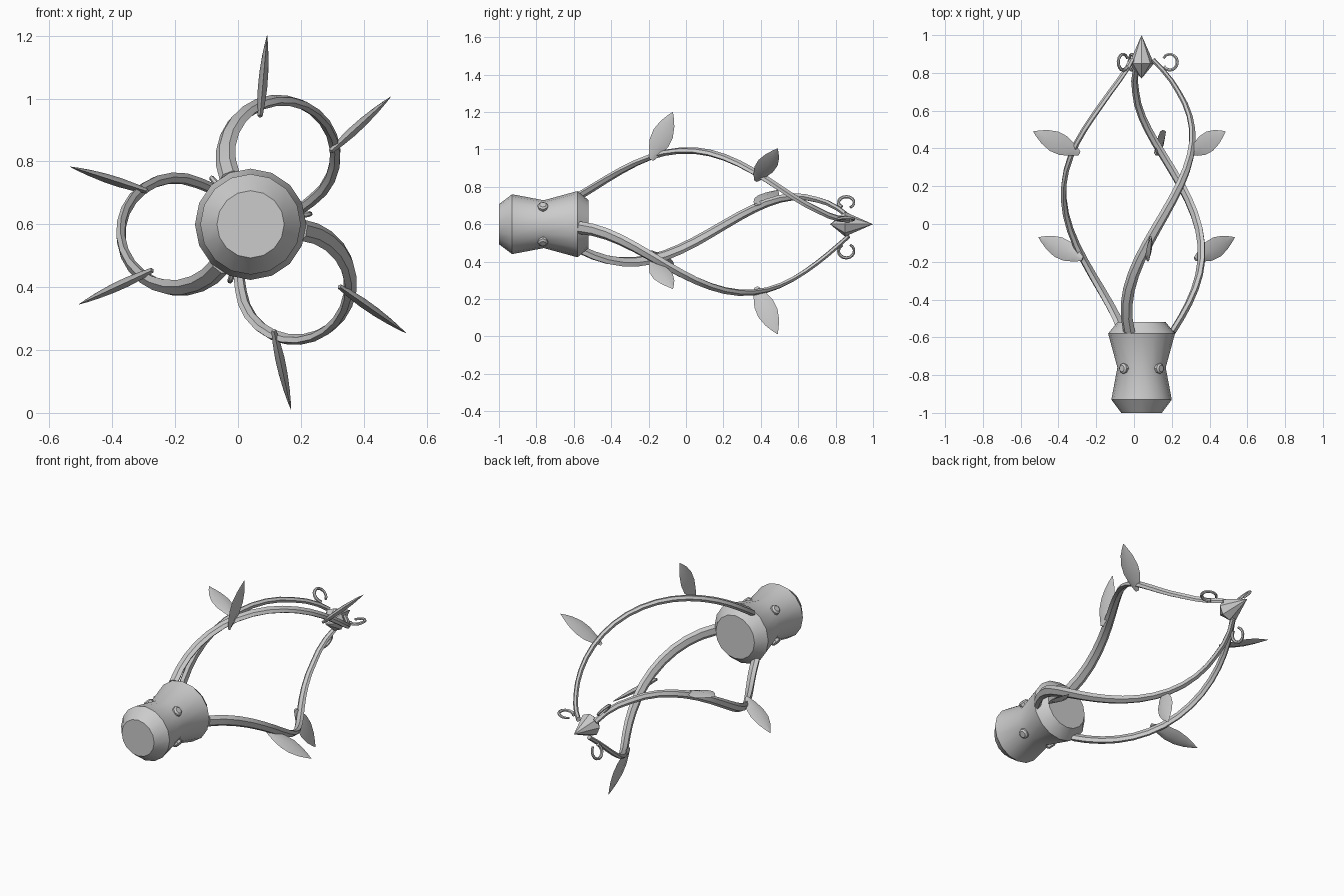
import bpy, bmesh, math
from math import sin, cos, pi, radians
from mathutils import Vector

if "Cube" in bpy.data.objects:
    bpy.data.objects.remove(bpy.data.objects["Cube"])

CX, CZ = 0.04, 0.60          # the long axis runs along y through this point

metal = bpy.data.materials.new("grey_metal")
metal.diffuse_color = (0.6, 0.6, 0.6, 1)
metal.use_nodes = True
metal.node_tree.nodes["Principled BSDF"].inputs["Base Color"].default_value = metal.diffuse_color


def make(name, verts, faces, smooth=None):
    mesh = bpy.data.meshes.new(name)
    mesh.from_pydata([tuple(v) for v in verts], [], faces)
    bm = bmesh.new()
    bm.from_mesh(mesh)
    bmesh.ops.remove_doubles(bm, verts=bm.verts, dist=0.0002)
    bmesh.ops.recalc_face_normals(bm, faces=bm.faces)
    bm.to_mesh(mesh)
    bm.free()
    mesh.materials.append(metal)
    ob = bpy.data.objects.new(name, mesh)
    bpy.context.collection.objects.link(ob)
    if smooth:
        bpy.ops.object.select_all(action='DESELECT')
        ob.select_set(True)
        bpy.context.view_layer.objects.active = ob
        bpy.ops.object.shade_smooth_by_angle(angle=radians(smooth))
    return ob


def skin(rings):
    """Join equal rings of points into a capped tube."""
    n = len(rings[0])
    verts = [v for r in rings for v in r]
    faces = [(i*n + j, i*n + (j+1) % n, (i+1)*n + (j+1) % n, (i+1)*n + j)
             for i in range(len(rings)-1) for j in range(n)]
    faces += [tuple(range(n)), tuple(range(len(verts)-n, len(verts)))]
    return verts, faces


def lathe(name, profile, sides, smooth=None):
    """Revolve (y, radius) pairs around the long axis."""
    rings = [[Vector((CX + r*cos(2*pi*k/sides), y, CZ + r*sin(2*pi*k/sides)))
              for k in range(sides)] for y, r in profile]
    return make(name, *skin(rings), smooth)


def tube(path, size, wide_dir, sides):
    """Sweep an oval section; size(t) gives half width and half thickness."""
    rings, last = [], len(path) - 1
    for i, p in enumerate(path):
        t = (path[min(i+1, last)] - path[max(i-1, 0)]).normalized()
        u = wide_dir(p)
        u = (u - t*u.dot(t)).normalized()
        v = t.cross(u)
        a, b = size(i/last)
        rings.append([p + u*a*cos(2*pi*k/sides) + v*b*sin(2*pi*k/sides)
                      for k in range(sides)])
    return skin(rings)


def turn(points, deg):
    """Rotate points given relative to the axis and move them into place."""
    c, s = cos(radians(deg)), sin(radians(deg))
    return [Vector((CX + p.x*c - p.z*s, p.y, CZ + p.x*s + p.z*c)) for p in points]


# --- socket and its four rivets
lathe("socket", [(-1, .107), (-.93, .16), (-.76, .128), (-.58, .177), (-.52, .128)], 16, 30)
for k in range(4):
    a = radians(45 + 90*k)
    out, side, along = Vector((cos(a), 0, sin(a))), Vector((-sin(a), 0, cos(a))), Vector((0, 1, 0))
    rings = [[Vector((CX, -.765, CZ)) + out*d + (side*cos(pi*j/4) + along*sin(pi*j/4))*r
              for j in range(8)] for d, r in ((.11, .028), (.14, .028), (.148, .018))]
    make(f"rivet_{k+1}", *skin(rings), 30)

# --- pointed finial
lathe("finial", [(.77, 0.0001), (.85, .066), (1.0, 0.0001)], 8)

# --- one vine: a tapering helical strip
STEPS = 20
vine_path = []
for i in range(STEPS + 1):
    t = i/STEPS
    phi = radians(203 - 303*t)
    r = .175 + .2*max(0, t - .85)*.8
    y = -.57 + 1.44*(t + .08*t*sin(pi*t))
    vine_path.append(Vector((.095 + r*cos(phi), y, .22 + r*sin(phi))))
vine = tube(vine_path, lambda t: (.034 - .018*t, .019 - .007*t),
            lambda p: Vector((-p.z, 0, p.x)), 6)

# --- one curl at the vine's end, lying in the radial plane
curl_path = []
for i in range(13):
    a = radians(215 + 295*i/12)
    d = .152 + .040*cos(a)
    curl_path.append(Vector((d*cos(radians(10)), .857 + .042*sin(a), d*sin(radians(10)))))
curl = tube(curl_path, lambda t: (.010 - .003*t, .010 - .003*t),
            lambda p: Vector((-sin(radians(10)), 0, cos(radians(10)))), 6)


def leaf(deg, y0):
    """A thin lens-shaped leaf pointing outward at an angle round the axis."""
    out = Vector((cos(radians(deg)), 0, sin(radians(deg))))
    side = Vector((-out.z, 0, out.x))
    root, tip = out*.345 + Vector((0, y0, 0)), out*.603 + Vector((0, y0 + .115, 0))
    axis = (tip - root).normalized()
    across = axis.cross(side)
    rings = []
    for t, w, h in ((0, .012, .008), (.15, .034, .012), (.35, .054, .015), (.55, .056, .014),
                    (.75, .040, .010), (.9, .018, .005), (1, .0005, .0005)):
        p = root.lerp(tip, t)
        rings.append([p + across*w, p + side*h, p - across*w, p - side*h])
    return skin(rings)


# --- three-fold repeat of vines, curls and leaves
for k in range(3):
    deg = -120*k
    parts = {"vine": vine, "curl": curl,
             "lower_leaf": leaf(85, -.185), "upper_leaf": leaf(42.3, .375)}
    for name, (verts, faces) in parts.items():
        make(f"{name}_{k+1}", turn(verts, deg), faces, 60 if "leaf" in name else 25)
